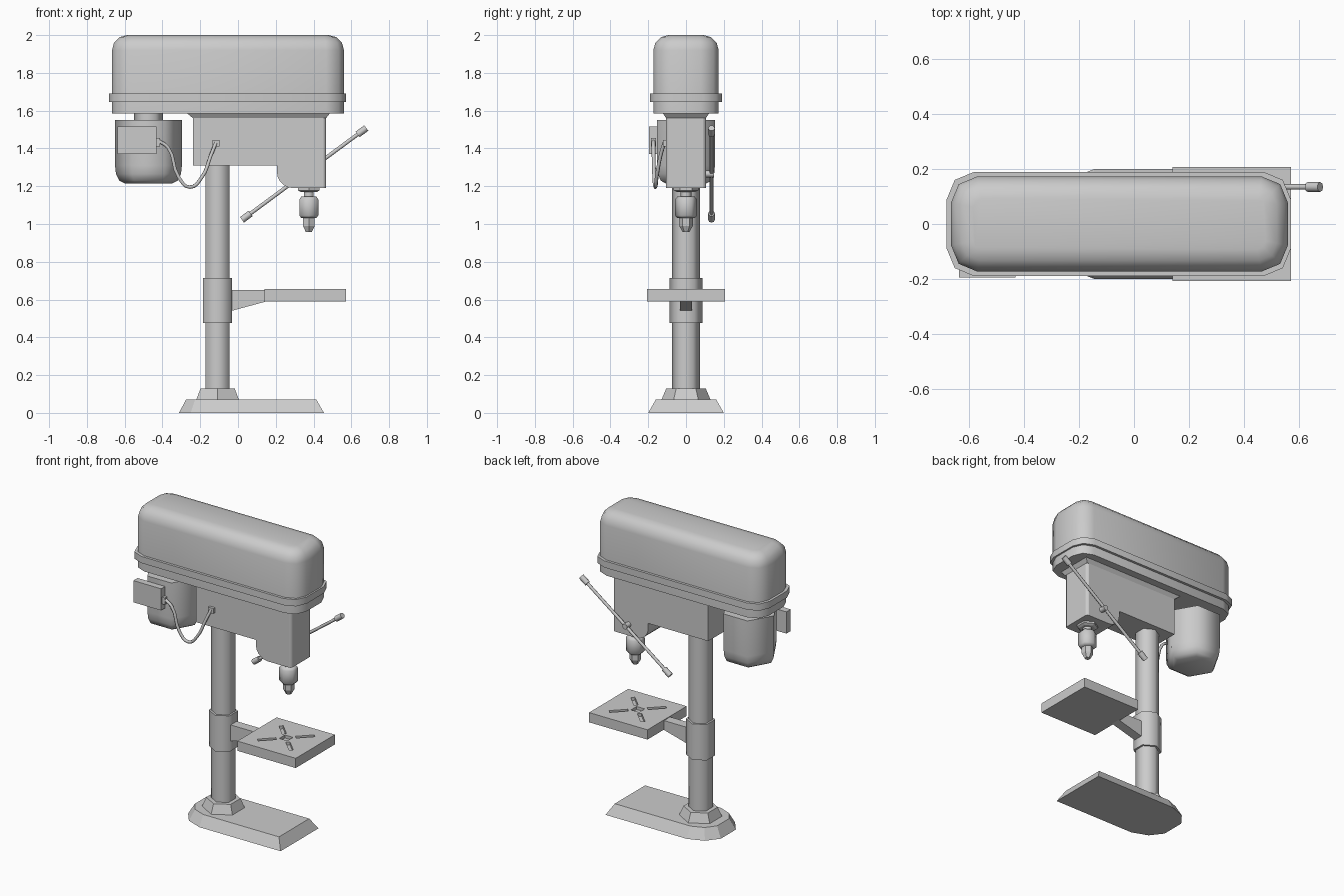
import bpy, bmesh, math
from mathutils import Vector, Matrix

cube = bpy.data.objects.get("Cube")
if cube:
    bpy.data.objects.remove(cube, do_unlink=True)

GREY = (0.6, 0.6, 0.6, 1)
paint = bpy.data.materials.new("machine_grey")
paint.use_nodes = True
paint.diffuse_color = GREY
paint.node_tree.nodes["Principled BSDF"].inputs["Base Color"].default_value = GREY


def finish(name, bm, smooth=0):
    """Turn a bmesh into a painted object, smoothed below the given angle."""
    bmesh.ops.recalc_face_normals(bm, faces=bm.faces)
    mesh = bpy.data.meshes.new(name)
    bm.to_mesh(mesh)
    bm.free()
    obj = bpy.data.objects.new(name, mesh)
    bpy.context.collection.objects.link(obj)
    mesh.materials.append(paint)
    if smooth:
        bpy.ops.object.select_all(action="DESELECT")
        obj.select_set(True)
        bpy.context.view_layer.objects.active = obj
        bpy.ops.object.shade_smooth_by_angle(angle=math.radians(smooth))
    return obj


def loft(name, rings, smooth=0):
    """Skin a stack of equal-length point rings and cap both ends."""
    bm = bmesh.new()
    loops = [[bm.verts.new(p) for p in ring] for ring in rings]
    n = len(loops[0])
    for low, high in zip(loops, loops[1:]):
        for i in range(n):
            j = (i + 1) % n
            bm.faces.new((low[i], low[j], high[j], high[i]))
    bm.faces.new(loops[0])
    bm.faces.new(loops[-1])
    return finish(name, bm, smooth)


def turned(name, x, profile, turn=90, sides=6, smooth=65):
    """Upright turned part from (radius, height) pairs."""
    angles = [math.radians(turn) + math.tau * i / sides for i in range(sides)]
    rings = [[(x + r * math.cos(a), r * math.sin(a), z) for a in angles] for r, z in profile]
    return loft(name, rings, smooth)


def box_bmesh(low, high):
    bm = bmesh.new()
    size = Vector(high) - Vector(low)
    middle = (Vector(high) + Vector(low)) / 2
    bmesh.ops.create_cube(bm, size=1, matrix=Matrix.Translation(middle) @ Matrix.Diagonal((*size, 1)))
    return bm


def box(name, low, high):
    return finish(name, box_bmesh(low, high))


def rounded_box(name, low, high, corner, crown=0):
    """Box with rounded upright corners and, optionally, a rounded top."""
    bm = box_bmesh(low, high)
    upright = [e for e in bm.edges if abs(e.verts[0].co.z - e.verts[1].co.z) > 0.01]
    bmesh.ops.bevel(bm, geom=upright, offset=corner, segments=2, profile=0.5, affect="EDGES")
    if crown:
        top = [e for e in bm.edges if all(v.co.z > high[2] - 0.001 for v in e.verts)]
        bmesh.ops.bevel(bm, geom=top, offset=crown, segments=3, profile=0.5, affect="EDGES")
    return finish(name, bm, 50)


def rod(name, start, end, radius, sides=8):
    start, end = Vector(start), Vector(end)
    bm = bmesh.new()
    spin = (end - start).to_track_quat("Z", "Y").to_matrix().to_4x4()
    bmesh.ops.create_cone(bm, cap_ends=True, segments=sides, radius1=radius, radius2=radius,
                          depth=(end - start).length,
                          matrix=Matrix.Translation((start + end) / 2) @ spin)
    return finish(name, bm, 50)


# Foot with a rounded rear end and sloping sides
COLUMN_X = -0.108


def foot_ring(z, end, side, back):
    half = [(end, side), (-0.145, side), (-0.15 - back * 0.62, side * 0.8), (-0.15 - back, side * 0.4)]
    return [(x, y, z) for x, y in half] + [(x, -y, z) for x, y in reversed(half)]


loft("base", [foot_ring(0, 0.455, 0.2, 0.163), foot_ring(0.07, 0.415, 0.16, 0.125)])
turned("base_flange", COLUMN_X, [(0.13, 0.07), (0.104, 0.13)], smooth=0)

# Column and sliding table collar
turned("column", COLUMN_X, [(0.074, 0.07), (0.074, 1.33)])
turned("table_collar", COLUMN_X, [(0.088, 0.475), (0.088, 0.715)])

# Table bracket and slotted work table
side_shape = [(-0.06, 0.535), (-0.035, 0.54), (0.15, 0.59), (0.15, 0.65), (-0.06, 0.65)]
loft("table_bracket", [[(x, y, z) for x, z in side_shape] for y in (-0.032, 0.032)])
table = box("work_table", (0.14, -0.207, 0.59), (0.572, 0.207, 0.655))
cutters = [box("centre_hole_cutter", (0.326, -0.03, 0.635), (0.386, 0.03, 0.7))]
for i in range(4):
    slot = box("slot_cutter", (0.06, -0.013, 0.635), (0.175, 0.013, 0.7))
    slot.data.transform(Matrix.Translation((0.356, 0, 0)) @ Matrix.Rotation(math.radians(45 + 90 * i), 4, "Z"))
    cutters.append(slot)
for cutter in cutters:
    cutter.hide_render = True
    cutter.hide_set(True)
    cutter.display_type = "WIRE"
    cut = table.modifiers.new("slot", "BOOLEAN")
    cut.operation = "DIFFERENCE"
    cut.object = cutter

# Head casting with a drooping nose and a flared top
curve = [(0.292 - 0.086 * math.cos(a), 1.276 - 0.086 * math.sin(a))
         for a in (math.radians(18 * k) for k in range(6))]
head_shape = [(-0.238, 1.57), (-0.238, 1.31), (0.206, 1.31)] + curve + [(0.466, 1.19), (0.466, 1.57)]
head = loft("head_casting", [[(x, y, z) for x, z in head_shape] for y in (-0.105, 0.105)], 30)
bm = bmesh.new()
bm.from_mesh(head.data)
nose_edges = [e for e in bm.edges if all(v.co.x > 0.46 for v in e.verts)
              and abs(e.verts[0].co.z - e.verts[1].co.z) > 0.1]
bmesh.ops.bevel(bm, geom=nose_edges, offset=0.014, segments=2, profile=0.5, affect="EDGES")
bm.to_mesh(head.data)
bm.free()


def rectangle(x0, x1, y, z):
    return [(x0, -y, z), (x1, -y, z), (x1, y, z), (x0, y, z)]


loft("head_flare", [rectangle(-0.238, 0.466, 0.105, 1.56), rectangle(-0.275, 0.49, 0.125, 1.59)])

# Belt cover
rounded_box("belt_cover", (-0.667, -0.173, 1.585), (0.561, 0.173, 2.0), 0.095, 0.08)
rounded_box("cover_band", (-0.683, -0.19, 1.645), (0.572, 0.19, 1.69), 0.1)

# Motor
turned("motor", -0.474, [(0.125, 1.215), (0.155, 1.23), (0.172, 1.265), (0.177, 1.31), (0.177, 1.55)], turn=0)
turned("motor_neck", -0.474, [(0.077, 1.54), (0.077, 1.6)], turn=0)

# Switch box, plugs and cable
box("switch_box", (-0.638, -0.195, 1.37), (-0.432, -0.15, 1.515))
box("switch_plug", (-0.434, -0.185, 1.41), (-0.412, -0.16, 1.455))
box("head_plug", (-0.135, -0.122, 1.41), (-0.097, -0.1, 1.445))
path = [(-0.42, -0.172, 1.44), (-0.37, -0.172, 1.405), (-0.315, -0.168, 1.25), (-0.255, -0.162, 1.195),
        (-0.19, -0.155, 1.25), (-0.145, -0.135, 1.36), (-0.117, -0.115, 1.43)]
cable = bpy.data.curves.new("power_cable", "CURVE")
cable.dimensions = "3D"
cable.bevel_depth = 0.01
cable.bevel_resolution = 1
cable.resolution_u = 4
spline = cable.splines.new("BEZIER")
spline.bezier_points.add(len(path) - 1)
for point, spot in zip(spline.bezier_points, path):
    point.co = spot
    point.handle_left_type = point.handle_right_type = "AUTO"
cable.materials.append(paint)
bpy.context.collection.objects.link(bpy.data.objects.new("power_cable", cable))

# Spindle and chuck
turned("quill_collar", 0.375, [(0.05, 1.17), (0.066, 1.178), (0.066, 1.195)], smooth=0)
turned("spindle", 0.375, [(0.03, 1.13), (0.03, 1.175)])
turned("chuck", 0.375, [(0.046, 1.032), (0.058, 1.045), (0.058, 1.13), (0.046, 1.145)])
turned("chuck_jaws", 0.375, [(0.018, 0.957), (0.036, 0.99), (0.036, 1.035)], smooth=0)

# Feed lever with hub and end grips
low, high = Vector((0.025, 0.135, 1.025)), Vector((0.675, 0.135, 1.505))
along = (high - low).normalized()
rod("feed_lever", low, high, 0.01)
rod("lever_hub", (0.35, 0.1, 1.265), (0.35, 0.147, 1.265), 0.018)
rod("lower_grip", low - along * 0.005, low + along * 0.052, 0.018)
rod("upper_grip", high - along * 0.052, high + along * 0.005, 0.018)
